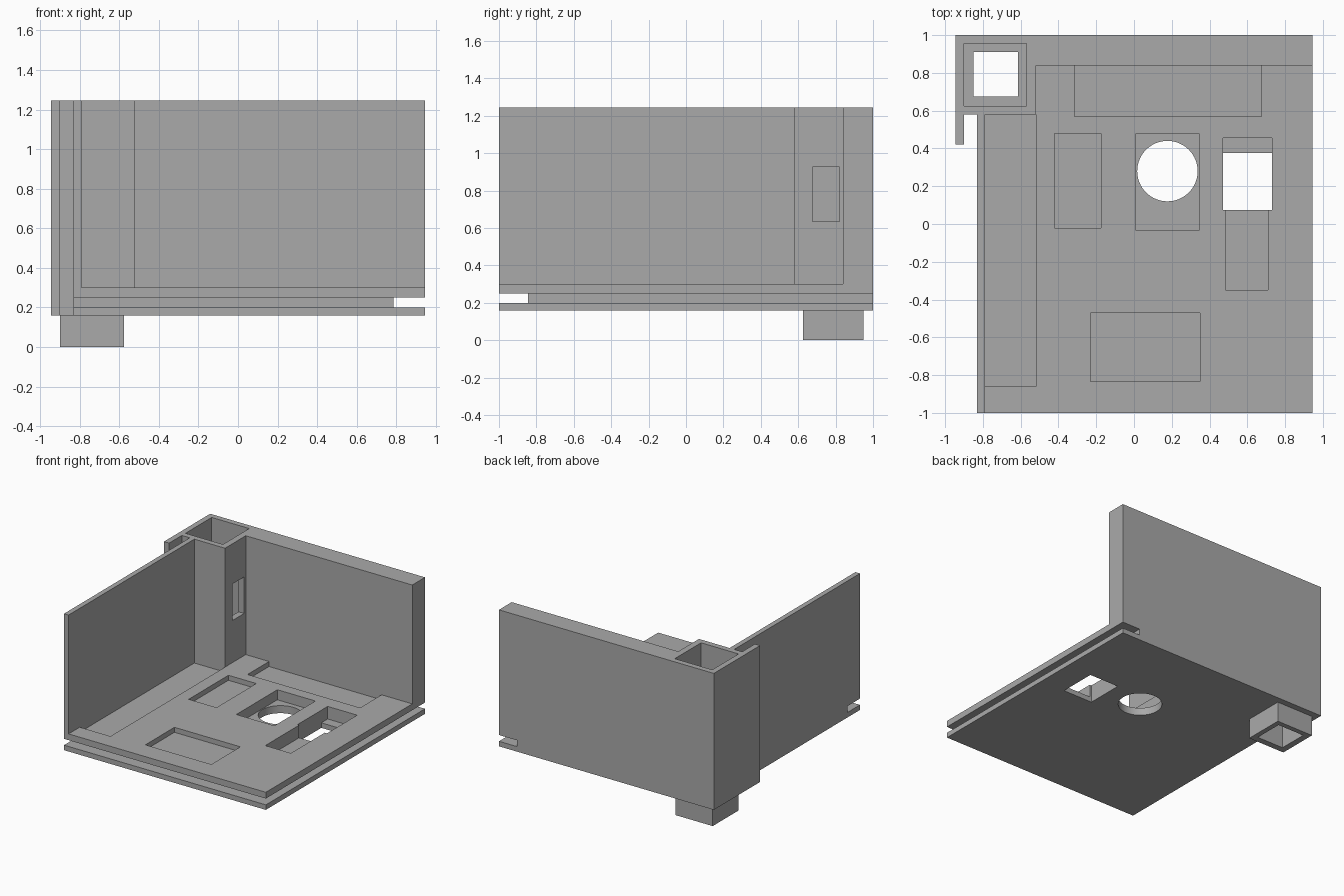
import bpy
import bmesh

old = bpy.data.objects.get("Cube")
if old:
    bpy.data.objects.remove(old, do_unlink=True)

grey = bpy.data.materials.new("matte grey")
grey.use_nodes = True
colour = (0.4, 0.4, 0.4, 1)
grey.diffuse_color = colour
grey.node_tree.nodes["Principled BSDF"].inputs["Base Color"].default_value = colour


def prism(name, outline, z0, z1):
    """Extrude a flat outline from z0 up to z1."""
    bm = bmesh.new()
    face = bm.faces.new([bm.verts.new((x, y, z0)) for x, y in outline])
    ext = bmesh.ops.extrude_face_region(bm, geom=[face])
    top = [v for v in ext["geom"] if isinstance(v, bmesh.types.BMVert)]
    bmesh.ops.translate(bm, verts=top, vec=(0, 0, z1 - z0))
    bmesh.ops.recalc_face_normals(bm, faces=bm.faces)
    mesh = bpy.data.meshes.new(name)
    bm.to_mesh(mesh)
    bm.free()
    mesh.materials.append(grey)
    obj = bpy.data.objects.new(name, mesh)
    bpy.context.collection.objects.link(obj)
    return obj


def box(name, x0, x1, y0, y1, z0, z1):
    return prism(name, [(x0, y0), (x1, y0), (x1, y1), (x0, y1)], z0, z1)


helpers = []


def combine(body, tool, operation="DIFFERENCE"):
    mod = body.modifiers.new(tool.name, "BOOLEAN")
    mod.object, mod.operation, mod.solver = tool, operation, "EXACT"
    tool.hide_render = True
    helpers.append(tool)


FLOOR, TOP, BOTTOM = 0.30, 1.245, 0.16

# Solid footprint with the hook strip beside the corner column
housing = prism("housing", [(-0.945, 1), (-0.945, 0.42), (-0.9, 0.42), (-0.9, 0.58),
                            (-0.83, 0.58), (-0.83, -1), (0.945, -1), (0.945, 1)], BOTTOM, TOP)

# Locating peg under the column
combine(housing, box("peg", -0.9, -0.575, 0.625, 0.95, 0, 0.18), "UNION")

# Open room, leaving the side wall, back wall and column
combine(housing, prism("room", [(-0.79, -1.1), (1.1, -1.1), (1.1, 0.84), (-0.52, 0.84),
                                (-0.52, 0.58), (-0.79, 0.58)], FLOOR, 1.4))

# Edge groove along the two open sides
combine(housing, prism("edge_groove", [(-1.1, -1.1), (1.1, -1.1), (1.1, 1.1), (0.785, 1.1),
                                       (0.785, -0.845), (-1.1, -0.845)], 0.20, 0.25))

# Hollow column, bored peg and column window
combine(housing, box("column_socket", -0.9, -0.57, 0.625, 0.955, 0.20, 1.4))
combine(housing, box("peg_bore", -0.85, -0.615, 0.675, 0.91, -0.1, 0.5))
combine(housing, box("column_window", -0.7, -0.45, 0.675, 0.82, 0.635, 0.925))

# Floor recesses and pockets: x range, y range, depth level
pockets = {
    "side_recess": (-0.79, -0.52, -0.86, 0.58, 0.26),
    "back_recess": (-0.315, 0.675, 0.57, 0.84, 0.26),
    "front_pocket": (-0.23, 0.35, -0.835, -0.47, 0.26),
    "middle_pocket": (-0.42, -0.175, -0.02, 0.48, 0.26),
    "round_hole_pocket": (0.01, 0.345, -0.035, 0.48, 0.22),
    "trough_back": (0.47, 0.73, 0.075, 0.455, 0.20),
    "trough_front": (0.485, 0.71, -0.35, 0.1, 0.20),
    "square_hole": (0.47, 0.73, 0.075, 0.375, 0.1),
}
for name, (x0, x1, y0, y1, level) in pockets.items():
    combine(housing, box(name, x0, x1, y0, y1, level, 0.4))

# Round through hole
bpy.ops.mesh.primitive_cylinder_add(vertices=64, radius=0.16, depth=0.4,
                                    location=(0.177, 0.28, 0.2))
hole = bpy.context.object
hole.name = "round_hole"
hole.data.materials.append(grey)
combine(housing, hole)

# Bake the cuts and drop the helpers
bpy.context.view_layer.update()
graph = bpy.context.evaluated_depsgraph_get()
result = bpy.data.meshes.new_from_object(housing.evaluated_get(graph))
housing.modifiers.clear()
housing.data = result
for tool in helpers:
    bpy.data.objects.remove(tool, do_unlink=True)

# Smooth only the round hole
bpy.context.view_layer.objects.active = housing
housing.select_set(True)
bpy.ops.object.shade_smooth_by_angle()
